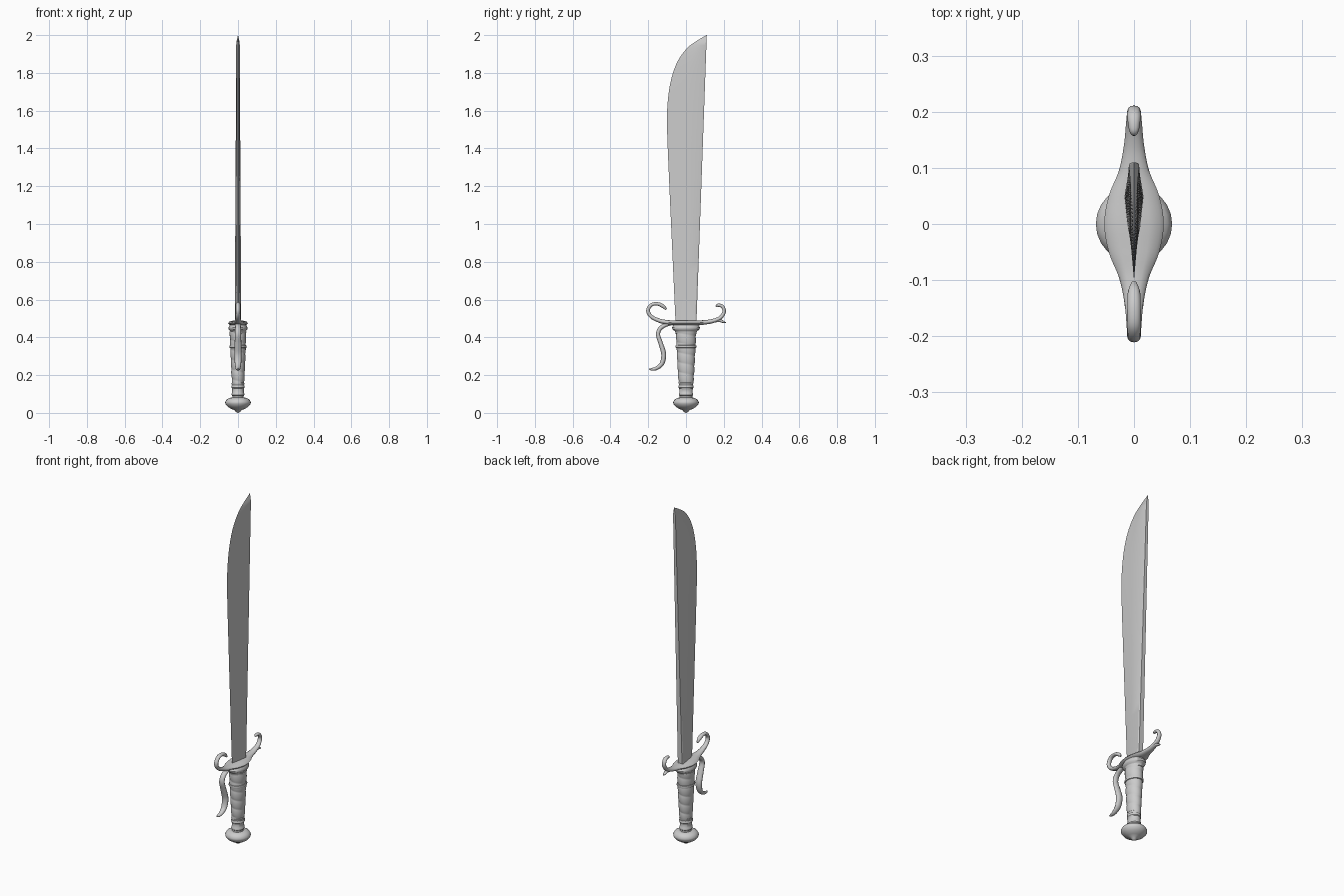
import bpy, bmesh, math
from mathutils import Vector

if "Cube" in bpy.data.objects:
    bpy.data.objects.remove(bpy.data.objects["Cube"], do_unlink=True)

steel = bpy.data.materials.new("grey steel")
steel.use_nodes = True
grey = (0.6, 0.6, 0.6, 1)
steel.diffuse_color = grey
steel.node_tree.nodes["Principled BSDF"].inputs["Base Color"].default_value = grey


def skin(name, rings, angle=40):
    """Join closed rings of points into a capped, smooth-shaded object."""
    bm = bmesh.new()
    rows = [[bm.verts.new(p) for p in ring] for ring in rings]
    n = len(rows[0])
    for a, b in zip(rows, rows[1:]):
        for i in range(n):
            j = (i + 1) % n
            bm.faces.new((a[i], a[j], b[j], b[i]))
    bm.faces.new(rows[0][::-1])
    bm.faces.new(rows[-1])
    bmesh.ops.remove_doubles(bm, verts=bm.verts, dist=0.00005)
    bmesh.ops.recalc_face_normals(bm, faces=bm.faces)
    mesh = bpy.data.meshes.new(name)
    bm.to_mesh(mesh)
    bm.free()
    mesh.materials.append(steel)
    obj = bpy.data.objects.new(name, mesh)
    bpy.context.collection.objects.link(obj)
    bpy.ops.object.select_all(action='DESELECT')
    obj.select_set(True)
    bpy.context.view_layer.objects.active = obj
    bpy.ops.object.shade_smooth_by_angle(angle=math.radians(angle))
    return obj


def spline(points, steps=6):
    """Smooth curve through the points."""
    pts = [Vector(p) for p in points]
    pts = [2 * pts[0] - pts[1]] + pts + [2 * pts[-1] - pts[-2]]
    out = []
    for a, b, c, d in zip(pts, pts[1:], pts[2:], pts[3:]):
        for s in range(steps):
            t = s / steps
            out.append(b + (c - a) * t / 2 + (a - 2.5 * b + 2 * c - d / 2) * t * t
                       + (1.5 * b - 1.5 * c + d / 2 - a / 2) * t ** 3)
    return out + [pts[-2]]


def circle(n):
    return [(math.cos(2 * math.pi * i / n), math.sin(2 * math.pi * i / n)) for i in range(n)]


def lathe(name, profile, squash=1.0, n=24):
    skin(name, [[(r * squash * c, r * s, z) for c, s in circle(n)] for r, z in profile])


def bar(name, points, n=12):
    """Oval bar in the side plane; each point is y, z, half width, half depth."""
    path = spline([Vector(p) for p in points])
    rings = []
    for i, p in enumerate(path):
        step = path[min(i + 1, len(path) - 1)] - path[max(i - 1, 0)]
        along = Vector((step[0], step[1])).normalized()
        rings.append([(p[2] * c, p[0] - along.y * p[3] * s, p[1] + along.x * p[3] * s)
                      for c, s in circle(n)])
    skin(name, rings, 60)


# Blade: flat-backed wedge with a curved cutting edge
edge = spline([(-.055, .47), (-.07, .8), (-.088, 1.2), (-.1, 1.5), (-.098, 1.63), (-.082, 1.75),
               (-.05, 1.85), (0, 1.925), (.05, 1.965), (.108, 2.0)])
rings = []
for y, z in edge:
    k = (z - .47) / 1.53
    back = .055 + .055 * k
    width = back - y
    t = (.017 - .008 * k) * min(1, width / .07)
    mid = y + width * .45
    rings.append([(0, y, z), (t * .65, mid, z), (t, back - width * .06, z), (t * .8, back, z),
                  (-t * .8, back, z), (-t, back - width * .06, z), (-t * .65, mid, z)])
skin("blade", rings, 25)

# Pommel with a small end button
lathe("pommel", [(.001, 0), (.012, .006), (.018, .015), (.036, .021), (.055, .033), (.067, .048),
                 (.068, .058), (.06, .071), (.046, .079), (.034, .081)])

# Ringed neck between pommel and grip
lathe("lower_ferrule", [(.034, .075), (.034, .09), (.038, .094), (.038, .103), (.035, .107),
                        (.036, .13), (.04, .134), (.04, .143), (.037, .147), (.039, .158), (.034, .163)], .88)

# Grip with a spiral wrap
rows = 80
rings = []
for i in range(rows + 1):
    k = i / rows
    z = .155 + .275 * k
    base = .036 + .015 * k ** .8
    ring = []
    for j, (c, s) in enumerate(circle(24)):
        turn = (z / .052 + j / 24) % 1
        r = base + .0035 * math.sin(math.pi * turn) ** .6
        ring.append((r * .82 * c, r * s, z))
    rings.append(ring)
skin("grip", rings, 50)

# Collars at the top of the grip
lathe("grip_band", [(.045, .342), (.054, .345), (.056, .351), (.054, .357), (.045, .36)], .82)
lathe("upper_ferrule", [(.048, .415), (.056, .42), (.057, .43), (.062, .435), (.072, .442),
                        (.074, .452), (.068, .46), (.06, .475)], .68)

# Cross guard: broad in the middle, curling upward at both ends
bar("cross_guard", [(-.105, .548, .005, .005), (-.122, .565, .011, .010), (-.15, .577, .012, .009),
                    (-.183, .572, .012, .009), (-.201, .542, .012, .010), (-.184, .510, .013, .010),
                    (-.14, .488, .017, .011), (-.095, .479, .027, .012), (-.05, .476, .045, .014),
                    (0, .475, .053, .016), (.05, .476, .045, .014), (.095, .479, .027, .012),
                    (.14, .486, .018, .011), (.182, .504, .014, .010), (.202, .536, .012, .009),
                    (.192, .564, .012, .009), (.168, .570, .009, .008), (.16, .562, .004, .004)])

# Small spur under the rear curl
bar("guard_spur", [(.14, .485, .012, .008), (.175, .489, .010, .008), (.198, .482, .007, .006),
                   (.212, .478, .001, .001)])

# Finger guard sweeping down in front of the grip
bar("finger_guard", [(-.06, .475, .014, .008), (-.1, .468, .015, .010), (-.135, .448, .015, .011),
                     (-.148, .415, .016, .011), (-.133, .365, .018, .012), (-.118, .31, .019, .013),
                     (-.127, .262, .017, .012), (-.155, .237, .013, .010), (-.18, .231, .009, .007),
                     (-.195, .232, .003, .003)])
